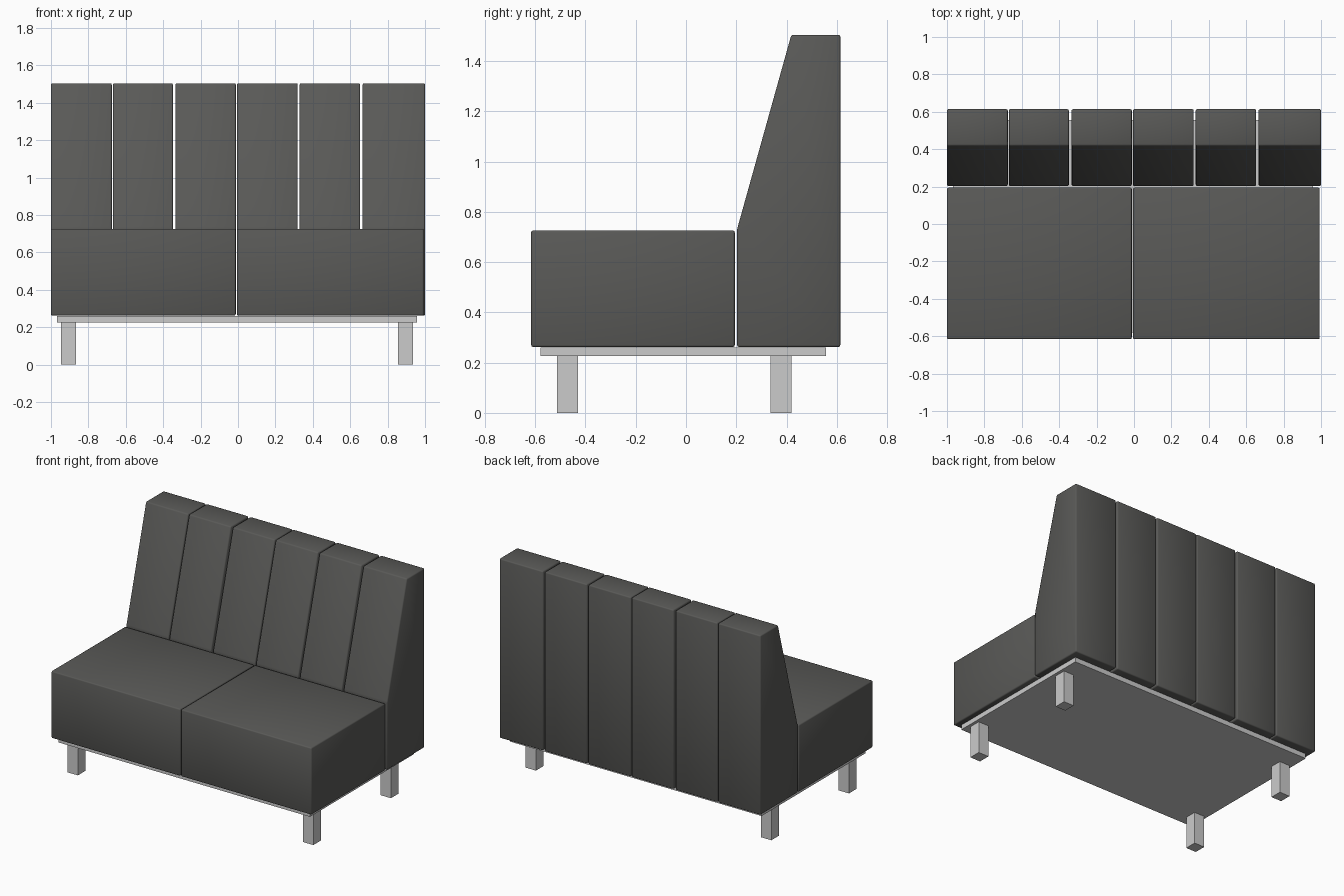
import bpy, bmesh

if "Cube" in bpy.data.objects:
    bpy.data.objects.remove(bpy.data.objects["Cube"])

leather = bpy.data.materials.new("dark_leather")
leather.diffuse_color = (0.1, 0.1, 0.095, 1)
leather.use_nodes = True
leather.node_tree.nodes["Principled BSDF"].inputs["Base Color"].default_value = leather.diffuse_color


def extrude_profile(name, x0, x1, profile, padded=True):
    """Prism along x from a (y, z) outline, softly rounded when padded."""
    bm = bmesh.new()
    face = bm.faces.new([bm.verts.new((x0, y, z)) for y, z in profile])
    ext = bmesh.ops.extrude_face_region(bm, geom=[face])["geom"]
    moved = [v for v in ext if isinstance(v, bmesh.types.BMVert)]
    bmesh.ops.translate(bm, verts=moved, vec=(x1 - x0, 0, 0))
    bmesh.ops.recalc_face_normals(bm, faces=bm.faces)
    if padded:
        bmesh.ops.bevel(bm, geom=bm.edges[:], offset=0.008, segments=2,
                        profile=0.5, affect='EDGES')
        for f in bm.faces:
            f.smooth = True
    mesh = bpy.data.meshes.new(name)
    bm.to_mesh(mesh)
    bm.free()
    if padded:
        mesh.materials.append(leather)
    obj = bpy.data.objects.new(name, mesh)
    bpy.context.collection.objects.link(obj)
    return obj


def rect(y0, y1, z0, z1):
    return [(y0, z0), (y1, z0), (y1, z1), (y0, z1)]


# Two seat cushions
for side, x0, x1 in (("left", -1.0, -0.012), ("right", -0.006, 0.993)):
    extrude_profile(f"seat_cushion_{side}", x0, x1, rect(-0.616, 0.194, 0.262, 0.726))

# Six tapered backrest panels
back = [(0.203, 0.262), (0.614, 0.262), (0.614, 1.504), (0.419, 1.504), (0.203, 0.73)]
panels = [(-1.0, -0.675), (-0.669, -0.348), (-0.334, -0.012),
          (-0.006, 0.319), (0.330, 0.653), (0.666, 1.0)]
for i, (x0, x1) in enumerate(panels):
    extrude_profile(f"back_panel_{i + 1}", x0, x1, back)

# Base board
extrude_profile("base_board", -0.968, 0.957, rect(-0.579, 0.556, 0.226, 0.26), False)

# Four square legs
for side, x in (("left", -0.947), ("right", 0.856)):
    for end, y in (("front", -0.513), ("back", 0.336)):
        extrude_profile(f"{end}_leg_{side}", x, x + 0.08, rect(y, y + 0.083, 0, 0.226), False)
